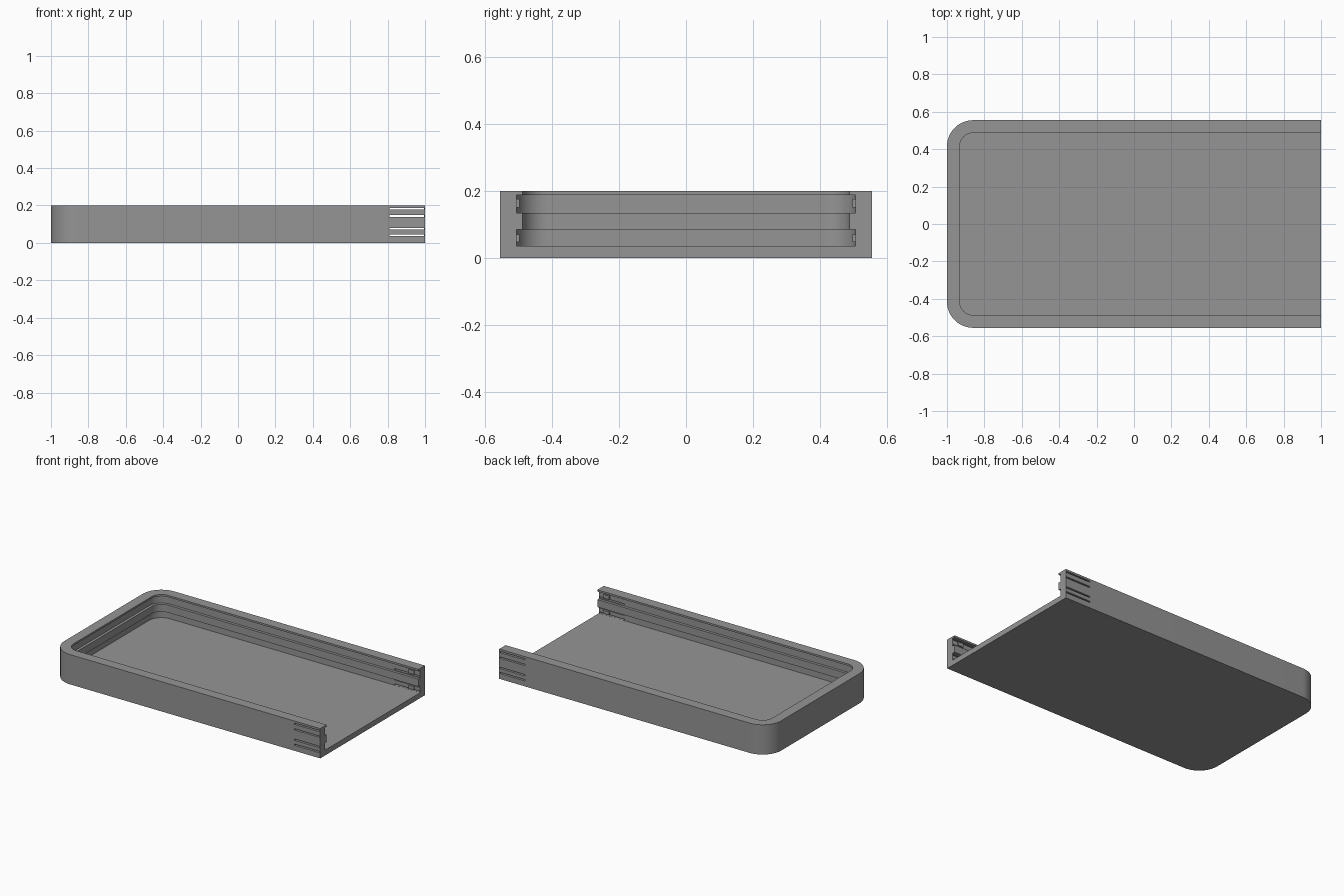
import bpy, bmesh, math

if "Cube" in bpy.data.objects:
    bpy.data.objects.remove(bpy.data.objects["Cube"])

HALF_Y, CORNER = 0.555, 0.14

grey = bpy.data.materials.new("plain grey")
grey.diffuse_color = (0.3, 0.3, 0.3, 1)
grey.use_nodes = True
grey.node_tree.nodes["Principled BSDF"].inputs["Base Color"].default_value = grey.diffuse_color


def make_object(name, bm):
    bmesh.ops.recalc_face_normals(bm, faces=bm.faces)
    mesh = bpy.data.meshes.new(name)
    bm.to_mesh(mesh)
    bm.free()
    mesh.materials.append(grey)
    obj = bpy.data.objects.new(name, mesh)
    bpy.context.collection.objects.link(obj)
    return obj


def add_box(bm, x0, x1, y0, y1, z0, z1):
    vs = bmesh.ops.create_cube(bm, size=1)["verts"]
    for v in vs:
        v.co = (x0 if v.co.x < 0 else x1,
                y0 if v.co.y < 0 else y1,
                z0 if v.co.z < 0 else z1)


def u_path(inset, steps=16):
    """Plan outline, open at the right end, rounded at the two left corners."""
    h, r = HALF_Y - inset, CORNER - inset
    cx, cy = -1 + CORNER, HALF_Y - CORNER
    pts = [(1, -h)]
    for sign, start in ((-1, 270), (1, 180)):
        for i in range(steps + 1):
            a = math.radians(start - 90 * i / steps)
            pts.append((cx + r * math.cos(a), sign * cy + r * math.sin(a)))
    return pts + [(1, h)]


# Tray: wall section with two inner grooves, as (inset from outside, height)
section = [(0, 0), (0, 0.2), (0.068, 0.2), (0.068, 0.188), (0.05, 0.188),
           (0.05, 0.134), (0.068, 0.134), (0.068, 0.084), (0.05, 0.084),
           (0.05, 0.036)]
bm = bmesh.new()
rings = [[bm.verts.new((x, y, z)) for x, y in u_path(d)] for d, z in section]
for a, b in zip(rings, rings[1:]):
    for i in range(len(a) - 1):
        bm.faces.new((a[i], a[i + 1], b[i + 1], b[i]))
bm.faces.new(rings[0])                                   # underside
bm.faces.new(rings[-1])                                  # floor
bm.faces.new([r[0] for r in rings] + [r[-1] for r in reversed(rings)])  # open end
tray = make_object("tray", bm)

# Thin slits through both side walls near the open end
bm = bmesh.new()
for z in (0.041, 0.075, 0.144, 0.182):
    for side in (-1, 1):
        y0, y1 = sorted((side * 0.47, side * 0.6))
        add_box(bm, 0.81, 0.995, y0, y1, z - 0.0045, z + 0.0045)
cutter = make_object("slit_cutter", bm)
cutter.hide_render = True
cut = tray.modifiers.new("slits", "BOOLEAN")
cut.operation, cut.object, cut.solver = "DIFFERENCE", cutter, "EXACT"
bpy.context.view_layer.objects.active = tray
tray.select_set(True)
bpy.ops.object.modifier_apply(modifier=cut.name)
bpy.data.objects.remove(cutter)
bpy.ops.object.shade_smooth_by_angle(angle=math.radians(30))

# Small snap catches in the grooves, between each pair of slits
bm = bmesh.new()
for z0, z1 in ((0.047, 0.069), (0.15, 0.176)):
    for side in (-1, 1):
        y0, y1 = sorted((side * 0.497, side * 0.51))
        add_box(bm, 0.92, 0.96, y0, y1, z0, z1)
make_object("snap_catches", bm)
